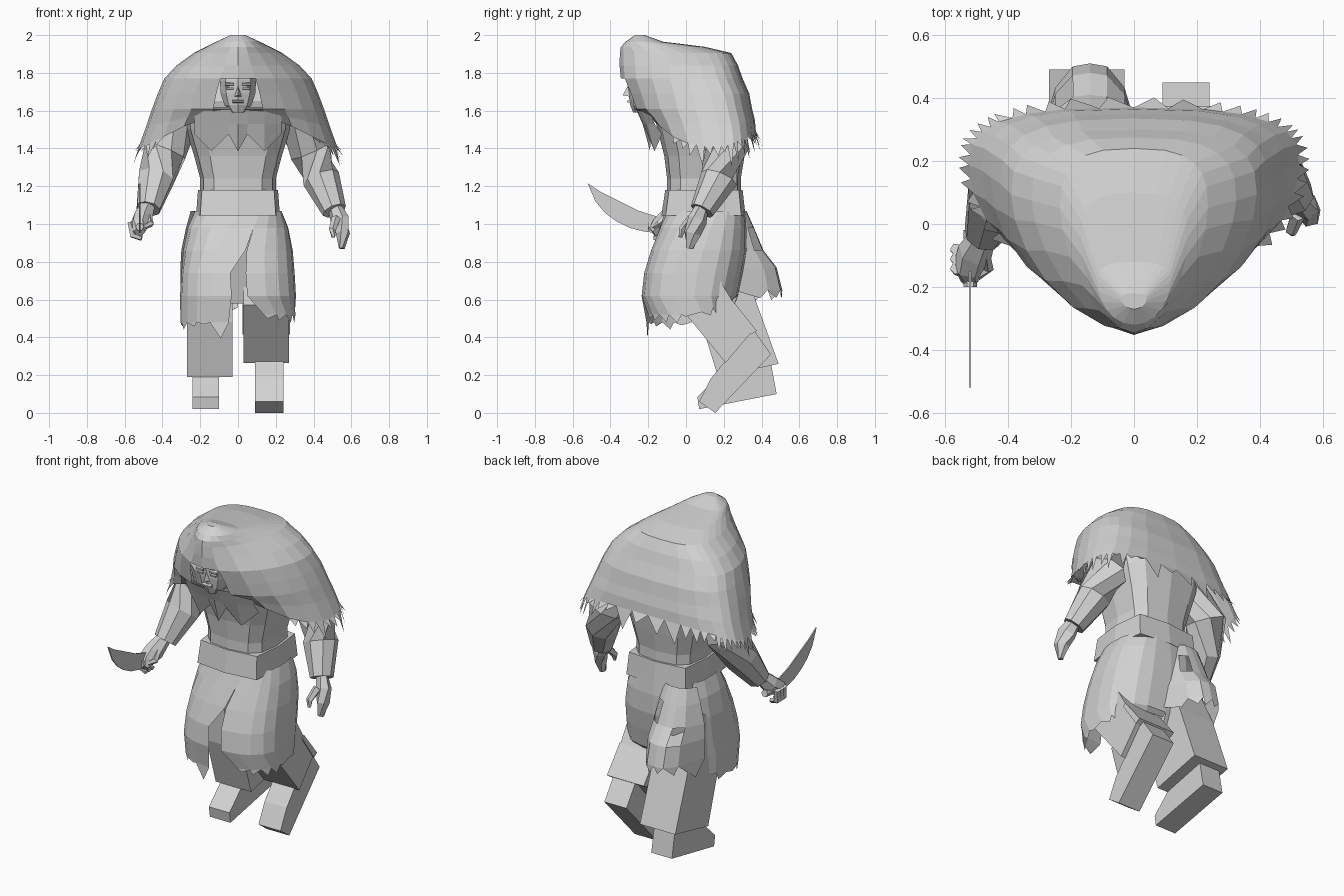
import bpy, bmesh, random
from math import sin, cos, pi, radians
from mathutils import Vector

random.seed(4)
cube = bpy.data.objects.get("Cube")
if cube:
    bpy.data.objects.remove(cube, do_unlink=True)

grey = bpy.data.materials.new("plain_grey")
grey.use_nodes = True
grey.diffuse_color = (0.65, 0.65, 0.65, 1)
grey.node_tree.nodes["Principled BSDF"].inputs["Base Color"].default_value = (0.65, 0.65, 0.65, 1)


def mesh(name, verts, faces):
    me = bpy.data.meshes.new(name)
    me.from_pydata([tuple(v) for v in verts], [], faces)
    bm = bmesh.new()
    bm.from_mesh(me)
    bmesh.ops.recalc_face_normals(bm, faces=bm.faces)
    bm.to_mesh(me)
    bm.free()
    me.materials.append(grey)
    ob = bpy.data.objects.new(name, me)
    bpy.context.collection.objects.link(ob)
    return ob


def oval(a, z, hx, yf, yb, e=1.0, k=0.5):
    """Point at angle a (0 = front) of a rounded outline; k places its widest line."""
    cy = yf + k * (yb - yf)
    d = cy - yf if cos(a) > 0 else yb - cy
    sx, sy = [abs(t) ** e * (1 if t > 0 else -1) for t in (sin(a), cos(a))]
    return Vector((hx * sx, cy - d * sy, z))


def grid(rows, closed=False, skip=()):
    n = len(rows[0])
    verts = [p for r in rows for p in r]
    faces = []
    for j in range(len(rows) - 1):
        for i in range(n if closed else n - 1):
            if (j, i) not in skip:
                q = (i + 1) % n
                faces.append((j * n + i, j * n + q, (j + 1) * n + q, (j + 1) * n + i))
    return verts, faces


def loft(name, rows):
    verts, faces = grid(rows, True)
    n = len(rows[0])
    faces += [tuple(range(n)), tuple(range(len(verts) - n, len(verts)))]
    return mesh(name, verts, faces)


def body(name, n, e, rings):
    return loft(name, [[oval(2 * pi * i / n, *r, e) for i in range(n)] for r in rings])


def fringe(verts, faces, pts, low, high, flare=0.0):
    """Hang ragged pointed strips under a hem."""
    for a, b in zip(pts, pts[1:]):
        out = Vector((a.x, a.y - 0.05, 0)).normalized() * flare
        tip = a.lerp(b, random.uniform(0.2, 0.8)) + out
        tip.z -= random.uniform(low, high)
        k = len(verts)
        verts += [a, b, tip]
        faces.append((k, k + 1, k + 2))


def prism(name, outline, x0, x1):
    """Extrude a side outline of (y, z) points across x."""
    return loft(name, [[(x, y, z) for y, z in outline] for x in (x0, x1)])


def tube(name, path, n=6, flat=1.0):
    """Tube through (x, y, z, radius) points."""
    pts = [Vector(p[:3]) for p in path]
    rows = []
    for i, p in enumerate(path):
        way = pts[min(i + 1, len(pts) - 1)] - pts[max(i - 1, 0)]
        rot = way.to_track_quat("Z", "Y")
        rows.append([pts[i] + rot @ Vector((flat * p[3] * cos(2 * pi * k / n),
                                            p[3] * sin(2 * pi * k / n), 0)) for k in range(n)])
    return loft(name, rows)


# Hooded fur cape: rings of (z, half width, front y, back y, front pointedness, front lift, back lift)
cape_rings = [
    (2.0, .04, -.27, -.22, 1, 0, 0), (1.965, .115, -.32, -.12, 1, 0, 0),
    (1.938, .17, -.345, .1, 1.1, 0, 0), (1.905, .235, -.35, .24, 1.2, 0, 0),
    (1.84, .325, -.352, .275, 1.25, 0, 0), (1.77, .39, -.345, .3, 1.15, 0, 0),
    (1.69, .425, -.31, .335, 1.05, 0, 0), (1.61, .455, -.28, .35, 1, 0, 0),
    (1.52, .485, -.24, .365, 1, .08, .03), (1.41, .525, -.2, .37, 1, .18, .08)]
N = 24
rows = []
for z, hx, yf, yb, point, front, back in cape_rings:
    row = []
    for i in range(N):
        a = 2 * pi * i / N
        a += .06 * sin(2 * a)
        lift = front * max(0, cos(a)) ** 3 + back * max(0, -cos(a))
        row.append(oval(a, z + lift, hx, yf, yb, point if cos(a) > 0 else 0.7, 0.68))
    rows.append(row)
opening = {(j, i) for j in (5, 6) for i in (0, N - 1)}
verts, faces = grid(rows, True, opening)
faces.append(tuple(range(N)))
hem = rows[-1][3:N - 2]
fringe(verts, faces, [p for a, b in zip(hem, hem[1:]) for p in (a, a.lerp(b, .5))] + hem[-1:], .02, .13, .035)
mesh("fur_cape", verts, faces)

# Head with simple features inside the hood
body("head", 10, 0.8, [(1.59, .04, -.28, -.12), (1.63, .075, -.295, -.06), (1.69, .095, -.305, -.02),
                       (1.76, .1, -.31, 0), (1.86, .09, -.3, 0)])
mesh("nose", [(0, -.3, 1.745), (-.018, -.3, 1.675), (.018, -.3, 1.675), (0, -.335, 1.682)],
     [(0, 1, 3), (0, 3, 2), (1, 2, 3)])
prism("lips", [(-.312, 1.652), (-.312, 1.645), (-.29, 1.64), (-.29, 1.657)], -.03, .03)
for side, s in (("right", -1), ("left", 1)):
    prism(side + "_brow", [(-.312, 1.745), (-.312, 1.735), (-.28, 1.73), (-.28, 1.75)], s * .022, s * .068)
    prism(side + "_eye", [(-.307, 1.722), (-.307, 1.714), (-.28, 1.71), (-.28, 1.725)], s * .025, s * .06)

# Zigzag chest collar
collar = [[], [], []]
for i, x in enumerate((-.23, -.14, -.05, 0, .05, .14, .23)):
    bend = 1.2 * x * x
    collar[0].append(Vector((x, -.27 + bend, 1.62)))
    collar[1].append(Vector((x, -.23 + bend, 1.53)))
    collar[2].append(Vector((x, -.19 + bend, 1.385 if i % 2 else 1.475)))
mesh("chest_collar", *grid(collar))

# Torso and belt
body("torso", 12, 0.65, [(1.13, .2, -.1, .29), (1.24, .2, -.1, .29), (1.36, .232, -.115, .31),
                         (1.5, .275, -.15, .33), (1.65, .29, -.19, .31), (1.8, .2, -.15, .2)])
body("belt", 8, 0.3, [(1.045, .222, -.13, .315), (1.18, .212, -.11, .3)])

# Wrapped skirt, two panels crossing at the front
skirt = [(1.07, .23, -.11, .31), (.98, .267, -.14, .32), (.86, .29, -.185, .32),
         (.74, .3, -.222, .3), (.62, .307, -.235, .275), (.52, .305, -.21, .25)]
for name, sign, starts, drop, ends in (("left_skirt", 1, (25, 12, 5, 4, 5, 20), .0, (.0, .045)),
                                       ("right_skirt", -1, (-25, -12, -4, 4, 3, 5), .04, (.01, .09))):
    rows = []
    for (z, hx, yf, yb), start in zip(skirt, starts):
        row = []
        for i in range(11):
            a = radians(start + (180 - start) * i / 10)
            lift = .08 * max(0, -cos(a)) - drop if z < .6 else 0
            row.append(oval(sign * a, z + lift, hx, yf, yb, 0.75))
        rows.append(row)
    verts, faces = grid(rows)
    fringe(verts, faces, rows[-1], *ends)
    mesh(name, verts, faces)

# Torn cloth bulging behind the right hip
tail = []
for z, y, w in ((1.07, .32, .11), (.98, .36, .135), (.86, .41, .16), (.77, .48, .165), (.65, .51, .165)):
    tail.append([Vector((-.14 + w * t / 3, y - (y - .25) * abs(t / 3) ** 3, z)) for t in range(-3, 4)])
verts, faces = grid(tail, skip={(2, 1), (1, 4)})
fringe(verts, faces, tail[-1], .0, .1)
mesh("torn_back_cloth", verts, faces)

# Trousers, shin and feet
prism("hip_core", [(-.1, .95), (.25, .95), (.2, .6), (0, .58)], -.06, .06)
prism("right_trouser", [(.08, .48), (.06, .8), (.22, .9), (.36, .62), (.49, .26), (.17, .19)], -.27, -.03)
prism("left_trouser", [(-.04, .57), (.0, .8), (.12, .8), (.25, .585), (.345, .425), (.21, .265)], .03, .27)
prism("left_knee_cuff", [(.25, .59), (.375, .435), (.345, .415), (.235, .57)], .025, .275)
prism("left_lower_leg", [(.07, .06), (.13, .18), (.335, .43), (.365, .43), (.45, .31), (.155, 0)], .09, .24)
prism("right_foot", [(.06, .085), (.07, .02), (.48, .1), (.45, .26), (.18, .2)], -.24, -.1)

# Sleeved arms and hands
tube("left_sleeve", [(.29, .13, 1.58, .1), (.385, .215, 1.39, .118), (.44, .175, 1.24, .1),
                     (.51, .085, 1.07, .066)], 8)
tube("right_sleeve", [(-.29, .12, 1.58, .1), (-.385, .165, 1.39, .118), (-.435, .08, 1.24, .1),
                      (-.475, -.03, 1.08, .066)], 8)
tube("left_hand", [(.51, .085, 1.09, .04), (.54, .06, 1.02, .056), (.555, .035, .95, .048),
                   (.55, .02, .87, .02)], 6, 0.8)
tube("left_thumb", [(.52, .03, 1.03, .025), (.5, -.02, .97, .02), (.505, -.03, .93, .01)], 5)
tube("right_hand", [(-.475, -.03, 1.1, .04), (-.505, -.09, 1.03, .056), (-.525, -.14, .99, .05),
                    (-.52, -.18, .96, .03)], 6)
for i in range(3):
    y = -.08 - .03 * i
    tube("right_finger_%d" % (i + 1), [(-.565, y, 1.01, .02), (-.555, y - .01, .94, .02),
                                       (-.51, y - .02, .925, .015)], 5)
tube("right_thumb", [(-.48, -.1, 1.04, .024), (-.465, -.14, 1.0, .02), (-.5, -.17, .98, .012)], 5)

# Curved knife
prism("knife_blade", [(-.52, 1.215), (-.46, 1.175), (-.39, 1.14), (-.25, 1.07), (-.14, 1.035),
                      (-.14, .95), (-.22, .96), (-.3, .98), (-.37, 1.015), (-.43, 1.06), (-.48, 1.12)],
      -.524, -.517)
tube("knife_grip", [(-.52, -.2, .985, .022), (-.52, -.1, .985, .018), (-.52, -.02, 1.0, .022)], 6)
